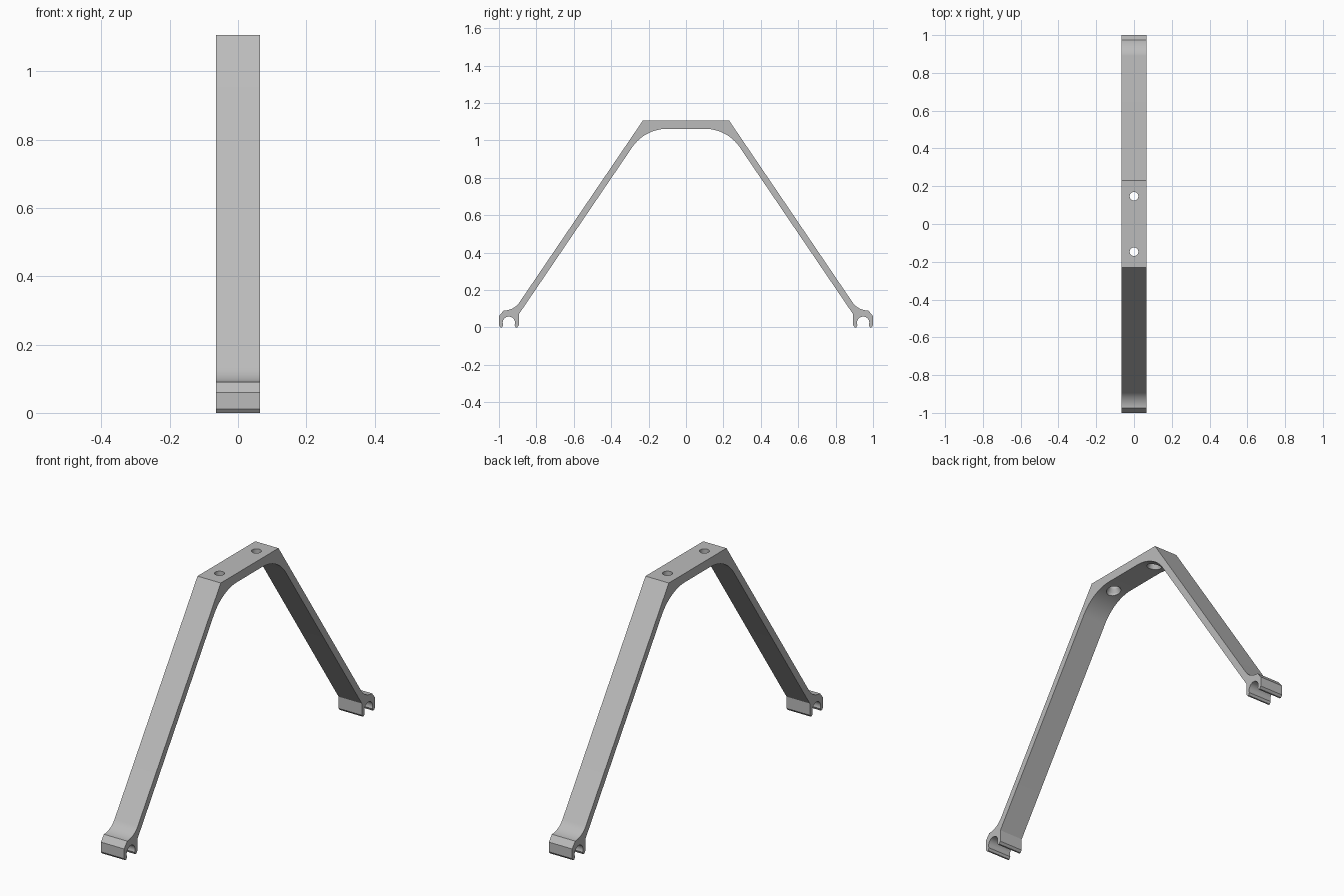
import bpy, bmesh
from math import sin, cos, radians
from mathutils import Vector

cube = bpy.data.objects.get("Cube")
if cube:
    bpy.data.objects.remove(cube, do_unlink=True)

WIDTH, HEIGHT = 0.13, 1.107
BAND = 1.062          # underside of the top plate
SLOPE = 1.473         # leg steepness
LEG = 0.04            # leg thickness measured along y

grey = bpy.data.materials.new("plain grey")
grey.use_nodes = True
colour = (0.5, 0.5, 0.5, 1)
grey.diffuse_color = colour
grey.node_tree.nodes["Principled BSDF"].inputs["Base Color"].default_value = colour


def outer_y(z):
    return 0.23 + (HEIGHT - z) / SLOPE


def fillet(corner, to_a, to_b, length, steps=12):
    """Circular arc rounding a corner, tangent to both directions."""
    c, a, b = Vector(corner), Vector(to_a).normalized(), Vector(to_b).normalized()
    start, end = c + a * length, c + b * length
    mid = (a + b).normalized()
    centre = c + mid * (length / a.dot(mid))
    u, v = start - centre, end - centre
    angle = u.angle(v)
    return [tuple(centre + (u * sin((1 - i / steps) * angle) + v * sin(i / steps * angle)) / sin(angle))
            for i in range(steps + 1)]


# Half outline in (y, z): top, outer leg, clip, inner leg, underside
down, up = (1, -SLOPE), (-1, SLOPE)
half = [(0.23, HEIGHT)]
half += fillet((outer_y(0.09), 0.09), up, (1, 0), 0.055)
half += [(1.0, 0.06), (1.0, 0.011), (0.991, 0), (0.983, 0), (0.977, 0.012)]
half += [(0.947 + 0.033 * cos(radians(t)), 0.025 + 0.033 * sin(radians(t)))
         for t in range(-20, 201, 11)]
half += [(0.917, 0.012), (0.911, 0), (0.903, 0), (0.894, 0.011)]
half += [(0.894, HEIGHT - SLOPE * (0.894 + LEG - 0.23))]
half += fillet((outer_y(BAND) - LEG, BAND), down, (-1, 0), 0.12, 16)
outline = half + [(-y, z) for y, z in reversed(half)]

# Extrude the outline across the width
bm = bmesh.new()
face = bm.faces.new([bm.verts.new((-WIDTH / 2, y, z)) for y, z in outline])
result = bmesh.ops.extrude_face_region(bm, geom=[face])
moved = [g for g in result["geom"] if isinstance(g, bmesh.types.BMVert)]
bmesh.ops.translate(bm, verts=moved, vec=(WIDTH, 0, 0))
bmesh.ops.recalc_face_normals(bm, faces=bm.faces)
mesh = bpy.data.meshes.new("bracket")
bm.to_mesh(mesh)
bm.free()
mesh.materials.append(grey)
bracket = bpy.data.objects.new("bracket", mesh)
bpy.context.collection.objects.link(bracket)


# Screw holes, widening towards the underside
def hole_cutter(y):
    bm = bmesh.new()
    rings = [[bm.verts.new((r * cos(radians(t)), y + r * sin(radians(t)), z)) for t in range(0, 360, 15)]
             for r, z in ((0.034, BAND - 0.02), (0.034, BAND), (0.023, BAND + 0.02), (0.023, HEIGHT + 0.02))]
    n = len(rings[0])
    for low, high in zip(rings, rings[1:]):
        for i in range(n):
            j = (i + 1) % n
            bm.faces.new((low[i], low[j], high[j], high[i]))
    bm.faces.new(rings[0][::-1])
    bm.faces.new(rings[-1])
    data = bpy.data.meshes.new("hole_cutter")
    bm.to_mesh(data)
    bm.free()
    data.materials.append(grey)
    cutter = bpy.data.objects.new("hole_cutter", data)
    bpy.context.collection.objects.link(cutter)
    return cutter


cutters = [hole_cutter(y) for y in (-0.147, 0.147)]
bpy.ops.object.select_all(action="DESELECT")
bpy.context.view_layer.objects.active = bracket
bracket.select_set(True)
for cutter in cutters:
    mod = bracket.modifiers.new("screw_hole", "BOOLEAN")
    mod.operation, mod.solver, mod.object = "DIFFERENCE", "EXACT", cutter
    bpy.ops.object.modifier_apply(modifier=mod.name)
    bpy.data.objects.remove(cutter, do_unlink=True)

bpy.ops.object.shade_smooth_by_angle(angle=radians(25))
